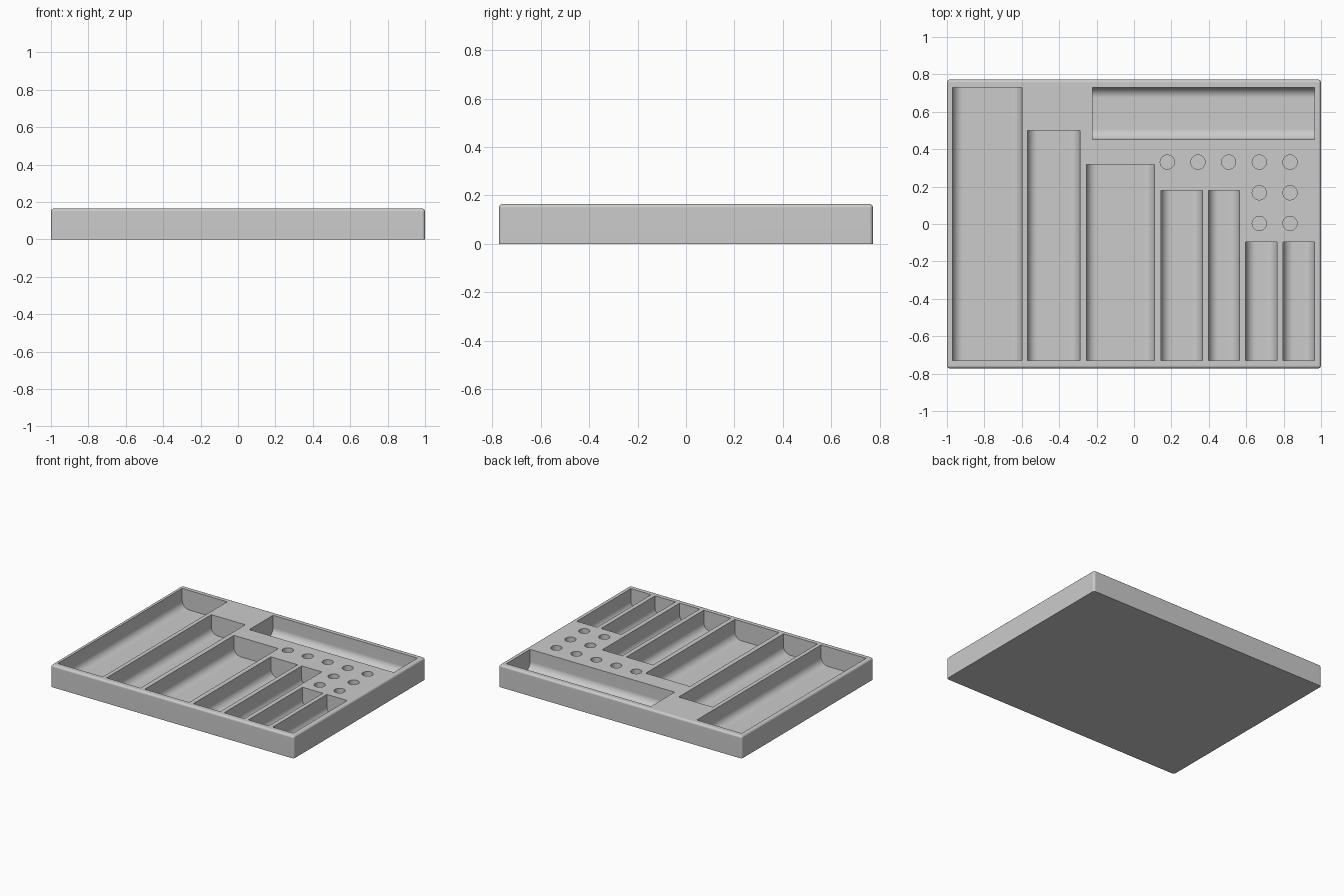
import bpy, bmesh, math
from mathutils import Matrix, Vector

cube = bpy.data.objects.get("Cube")
if cube:
    bpy.data.objects.remove(cube, do_unlink=True)

W, D, H = 2.0, 1.545, 0.165
FLOOR, FILLET, FRONT = 0.02, 0.055, -0.73

grey = bpy.data.materials.new("tray grey")
grey.use_nodes = True
colour = (0.6, 0.6, 0.6, 1)
grey.diffuse_color = colour
grey.node_tree.nodes["Principled BSDF"].inputs["Base Color"].default_value = colour


def make_object(name, bm):
    bmesh.ops.recalc_face_normals(bm, faces=bm.faces)
    mesh = bpy.data.meshes.new(name)
    bm.to_mesh(mesh)
    bm.free()
    mesh.materials.append(grey)
    ob = bpy.data.objects.new(name, mesh)
    bpy.context.collection.objects.link(ob)
    return ob


def add_box(bm, x0, x1, y0, y1, z0, z1):
    size = Matrix.Diagonal((x1 - x0, y1 - y0, z1 - z0, 1))
    centre = Vector((x0 + x1, y0 + y1, z0 + z1)) / 2
    return bmesh.ops.create_cube(bm, size=1, matrix=Matrix.Translation(centre) @ size)["verts"]


def add_pocket(bm, x0, x1, y0, y1, axis):
    """Box cutter whose two bottom edges along the axis are rounded."""
    verts = add_box(bm, x0, x1, y0, y1, FLOOR, H + 0.1)
    edges = {e for v in verts for e in v.link_edges}
    low = [e for e in edges if all(v.co.z < H / 2 for v in e.verts)
           and abs(e.verts[0].co[axis] - e.verts[1].co[axis]) > 0.01]
    bmesh.ops.bevel(bm, geom=low, offset=FILLET, segments=10, profile=0.5, affect='EDGES')


# Solid block with softened upper and upright edges
bm = bmesh.new()
add_box(bm, -W / 2, W / 2, -D / 2, D / 2, 0, H)
soft = [e for e in bm.edges if any(v.co.z > H / 2 for v in e.verts)]
bmesh.ops.bevel(bm, geom=soft, offset=0.016, segments=5, profile=0.5, affect='EDGES')
tray = make_object("organiser_tray", bm)

# Long compartments: left edge, right edge, back end
bm = bmesh.new()
for x0, x1, back in [(-0.97, -0.60, 0.73), (-0.57, -0.29, 0.5), (-0.255, 0.11, 0.317),
                     (0.145, 0.365, 0.18), (0.398, 0.563, 0.18),
                     (0.597, 0.765, -0.095), (0.797, 0.965, -0.095)]:
    add_pocket(bm, x0, x1, FRONT, back, 1)

# Crosswise trough at the back
add_pocket(bm, -0.223, 0.965, 0.452, 0.73, 0)

# Grid of round holes
for row, first in enumerate((0, 3, 3)):
    for col in range(first, 5):
        place = Vector((0.178 + 0.164 * col, 0.331 - 0.164 * row, (FLOOR + H + 0.1) / 2))
        bmesh.ops.create_cone(bm, cap_ends=True, segments=40, radius1=0.038, radius2=0.038,
                              depth=H + 0.1 - FLOOR, matrix=Matrix.Translation(place))
cutter = make_object("compartment_cutter", bm)
cutter.hide_render = True

# Carve the compartments, then discard the cutter
bpy.ops.object.select_all(action='DESELECT')
bpy.context.view_layer.objects.active = tray
tray.select_set(True)
carve = tray.modifiers.new("carve", 'BOOLEAN')
carve.operation = 'DIFFERENCE'
carve.solver = 'EXACT'
carve.object = cutter
bpy.ops.object.modifier_apply(modifier=carve.name)
bpy.data.objects.remove(cutter, do_unlink=True)

# Smooth the fillets while keeping the flats flat
bpy.ops.object.shade_smooth_by_angle(angle=math.radians(35))
flats = tray.modifiers.new("flat faces", 'WEIGHTED_NORMAL')
flats.keep_sharp = True
